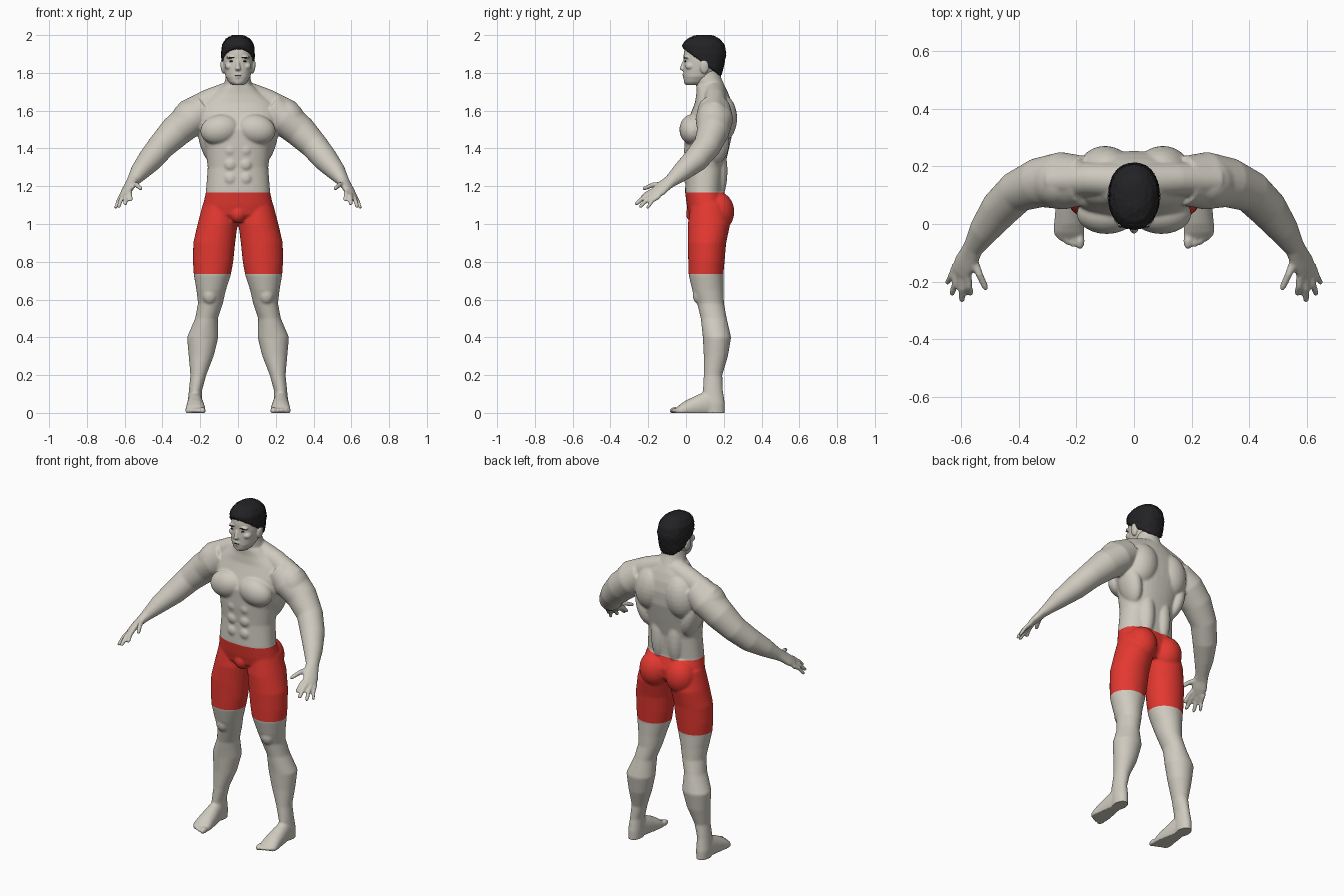
import bpy, bmesh, math, random
from mathutils import Vector, Matrix
from mathutils.bvhtree import BVHTree

random.seed(4)


def material(name, rgb):
    m = bpy.data.materials.new(name)
    m.diffuse_color = (*rgb, 1)
    return m


SKIN = material("skin", (0.62, 0.59, 0.52))
RED = material("shorts_red", (0.78, 0.04, 0.03))
DARK = material("hair_black", (0.016, 0.016, 0.018))


def loft(bm, rows, axis=None, ref=(1, 0, 0), n=2.0, sides=28, mirror=False):
    """Closed skin through rows of (x, y, z, half width along ref, half depth)."""
    cs = [Vector(r[:3]) for r in rows]
    ref = Vector(ref)
    for s in ((1, -1) if mirror else (1,)):
        rings = []
        for i, r in enumerate(rows):
            t = Vector(axis) if axis else cs[min(i + 1, len(cs) - 1)] - cs[max(i - 1, 0)]
            v = t.normalized().cross(ref).normalized()
            u = v.cross(t.normalized())
            ring = []
            for k in range(sides):
                a = 2 * math.pi * k / sides
                c, d = math.cos(a), math.sin(a)
                c = math.copysign(abs(c) ** (2 / n), c)
                d = math.copysign(abs(d) ** (2 / n), d)
                p = cs[i] + u * c * r[3] + v * d * r[4]
                ring.append(bm.verts.new((p.x * s, p.y, p.z)))
            rings.append(ring)
        faces = [bm.faces.new((a[k], a[(k + 1) % sides], b[(k + 1) % sides], b[k]))
                 for a, b in zip(rings, rings[1:]) for k in range(sides)]
        faces += [bm.faces.new(rings[0][::-1]), bm.faces.new(rings[-1])]
        bmesh.ops.recalc_face_normals(bm, faces=faces)


def ball(bm, c, r, mirror=False, tilt=0.0):
    """Ellipsoid, tilted about the y axis."""
    for s in ((1, -1) if mirror else (1,)):
        m = (Matrix.Translation((c[0] * s, c[1], c[2])) @ Matrix.Rotation(tilt * s, 4, 'Y')
             @ Matrix.Diagonal((*r, 1)))
        bmesh.ops.create_uvsphere(bm, u_segments=24, v_segments=14, radius=1, matrix=m)


def add_object(name, bm, *mats):
    me = bpy.data.meshes.new(name)
    bm.to_mesh(me)
    bm.free()
    for m in mats:
        me.materials.append(m)
    me.shade_smooth()
    ob = bpy.data.objects.new(name, me)
    bpy.context.collection.objects.link(ob)
    return ob


def fuse(bm, voxel, smooth):
    """Melt overlapping parts into one smooth skin and return it as a new bmesh."""
    ob = add_object("fuse_helper", bm)
    mod = ob.modifiers.new("remesh", 'REMESH')
    mod.mode = 'VOXEL'
    mod.voxel_size = voxel
    sm = ob.modifiers.new("smooth", 'SMOOTH')
    sm.factor = 0.5
    sm.iterations = smooth
    me = bpy.data.meshes.new_from_object(ob.evaluated_get(bpy.context.evaluated_depsgraph_get()))
    out = bmesh.new()
    out.from_mesh(me)
    bpy.data.objects.remove(ob)
    bpy.data.meshes.remove(me)
    return out


UP = (0, 0, 1)
b = bmesh.new()

# torso and neck
loft(b, [(0, .12, 1.01, .12, .07), (0, .115, 1.05, .18, .10), (0, .112, 1.10, .185, .108),
         (0, .095, 1.17, .170, .100), (0, .102, 1.30, .160, .102), (0, .110, 1.40, .173, .118),
         (0, .120, 1.50, .205, .130), (0, .138, 1.58, .220, .115), (0, .145, 1.64, .195, .098),
         (0, .140, 1.69, .130, .085), (0, .130, 1.73, .085, .075)], UP, n=2.3, sides=40)
loft(b, [(0, .135, 1.66, .09, .08), (0, .130, 1.73, .076, .076), (0, .118, 1.77, .067, .070),
         (0, .115, 1.82, .060, .060)], UP)

# chest, belly, back, shoulder and hip muscles
ball(b, (.095, .035, 1.50), (.105, .070, .080), True, .2)
for z in (1.24, 1.315, 1.39):
    ball(b, (.040, .030, z), (.042, .042, .044), True)
ball(b, (.100, .185, 1.56), (.095, .086, .130), True, -.15)
ball(b, (.055, .165, 1.28), (.050, .055, .160), True)
ball(b, (.155, .150, 1.44), (.050, .080, .130), True, .25)
ball(b, (.275, .145, 1.560), (.078, .086, .105), True, -.5)
loft(b, [(.03, .15, 1.70, .06, .06), (.14, .155, 1.65, .06, .07), (.28, .15, 1.58, .06, .07)],
     ref=(0, 1, 0), mirror=True)
ball(b, (.088, .168, 1.065), (.088, .088, .105), True)
ball(b, (0, .045, 1.055), (.045, .045, .05))

# legs
loft(b, [(.100, .120, 1.11, .085, .095), (.108, .122, 1.00, .106, .112), (.126, .111, .90, .111, .102),
         (.132, .108, .80, .107, .096), (.136, .106, .73, .098, .092), (.142, .116, .65, .078, .083),
         (.146, .130, .58, .066, .071), (.167, .147, .50, .060, .069), (.187, .164, .40, .083, .075),
         (.195, .158, .30, .066, .064), (.210, .143, .20, .042, .049), (.225, .142, .12, .035, .053),
         (.228, .150, .05, .039, .056), (.228, .152, -.01, .036, .054)], UP, mirror=True)
ball(b, (.150, .070, .625), (.04, .035, .05), True)

# feet and toes
loft(b, [(.228, .190, .030, .028, .040), (.228, .120, .050, .038, .070), (.226, .060, .035, .046, .060),
         (.225, .000, .020, .052, .046), (.225, -.030, .012, .053, .034), (.222, -.048, .008, .046, .022)],
     (0, 1, 0), mirror=True)
for x, tip, r in ((.187, -.088, .016), (.212, -.082, .012), (.233, -.073, .012),
                  (.252, -.061, .012), (.268, -.045, .011)):
    ball(b, (x, tip + .03, .012), (r, .031, r + .003), True)

# arms and palms
SPAN = (-.05, -.045, .03)
loft(b, [(.17, .150, 1.615, .085, .085), (.25, .150, 1.555, .100, .092), (.33, .143, 1.490, .086, .086),
         (.405, .112, 1.413, .073, .073), (.465, .052, 1.340, .068, .066), (.520, -.022, 1.277, .053, .050),
         (.556, -.080, 1.228, .037, .032), (.570, -.108, 1.208, .040, .025), (.587, -.140, 1.180, .044, .022),
         (.600, -.166, 1.160, .040, .017), (.606, -.178, 1.150, .030, .012)], ref=SPAN, mirror=True)

# fingers and thumbs
for p, q, r in (((.577, -.175, 1.175), (.566, -.248, 1.122), .0125),
                ((.592, -.170, 1.165), (.597, -.270, 1.102), .0130),
                ((.606, -.157, 1.154), (.633, -.248, 1.088), .0125),
                ((.618, -.142, 1.147), (.649, -.208, 1.082), .0115),
                ((.562, -.110, 1.212), (.511, -.230, 1.186), .0135)):
    p, q = Vector(p), Vector(q)
    mid = p.lerp(q, .5) + Vector((0, -.004, .008))
    loft(b, [(*p, r + .002, r + .002), (*mid, r, r), (*p.lerp(q, .93), r * .85, r * .85),
             (*q, r * .4, r * .4)], ref=SPAN, sides=12, mirror=True)

body = fuse(b, .006, 7)
for v in body.verts:
    v.co.z = max(v.co.z, 0)
# shorts: clean hem cuts, then colour by height
WAIST, HEM = 1.168, .735
for z in (WAIST, HEM):
    bmesh.ops.bisect_plane(body, geom=body.verts[:] + body.edges[:] + body.faces[:],
                           plane_co=(0, 0, z), plane_no=UP)
for f in body.faces:
    c = f.calc_center_median()
    f.material_index = int(HEM < c.z < WAIST and abs(c.x) < .3)
add_object("body_and_shorts", body, SKIN, RED)

# head with nose, brow, cheeks, lips, chin and ears
b = bmesh.new()
loft(b, [(0, .042, 1.735, .030, .040), (0, .050, 1.750, .048, .060), (0, .064, 1.780, .066, .078),
         (0, .082, 1.820, .075, .096), (0, .089, 1.860, .079, .101), (0, .094, 1.900, .079, .106),
         (0, .092, 1.940, .072, .098), (0, .090, 1.970, .050, .068), (0, .090, 1.985, .025, .03)],
     UP, n=2.15, sides=36)
loft(b, [(0, .002, 1.875, .009, .012), (0, -.012, 1.845, .010, .014), (0, -.017, 1.820, .016, .017),
         (0, -.010, 1.811, .012, .010)], UP, sides=16)
ball(b, (.034, .006, 1.884), (.028, .018, .009), True, .1)
ball(b, (.045, .022, 1.835), (.026, .026, .020), True)
ball(b, (0, -.004, 1.791), (.024, .016, .007))
ball(b, (0, -.002, 1.777), (.021, .016, .007))
ball(b, (0, .012, 1.748), (.024, .022, .013))
ball(b, (.081, .097, 1.832), (.011, .024, .037), True, .12)
head = fuse(b, .004, 4)
tree = BVHTree.FromBMesh(head)
add_object("head", head, SKIN)

# eyes, brows and mouth line laid on the face
b = bmesh.new()
for x, z, rx, rz, tilt, pair in ((.033, 1.861, .013, .0042, 0, True),
                                 (.035, 1.881, .019, .0035, .08, True),
                                 (0, 1.784, .020, .0016, 0, False)):
    y = tree.ray_cast(Vector((x, -1, z)), Vector((0, 1, 0)))[0].y
    ball(b, (x, y + .001, z), (rx, .0045, rz), pair, tilt)
add_object("eyes_brows_mouth", b, DARK)

# hair cap, cut on a slope from forehead to nape
b = bmesh.new()
loft(b, [(0, .120, 1.780, .070, .065), (0, .098, 1.830, .084, .100), (0, .098, 1.900, .088, .115),
         (0, .092, 1.950, .083, .111), (0, .091, 1.980, .063, .085), (0, .095, 1.996, .036, .050),
         (0, .098, 2.001, .012, .020)], UP, n=2.2, sides=36)
bmesh.ops.bisect_plane(b, geom=b.verts[:] + b.edges[:] + b.faces[:], plane_co=(0, .07, 1.868),
                       plane_no=(0, .75, 1), clear_inner=True)
bmesh.ops.holes_fill(b, edges=[e for e in b.edges if e.is_boundary])
hair = fuse(b, .007, 3)
hair.normal_update()
for v in hair.verts:
    v.co += v.normal * random.uniform(-.001, .003)
    v.co.z = min(v.co.z, 2)
add_object("hair", hair, DARK)
